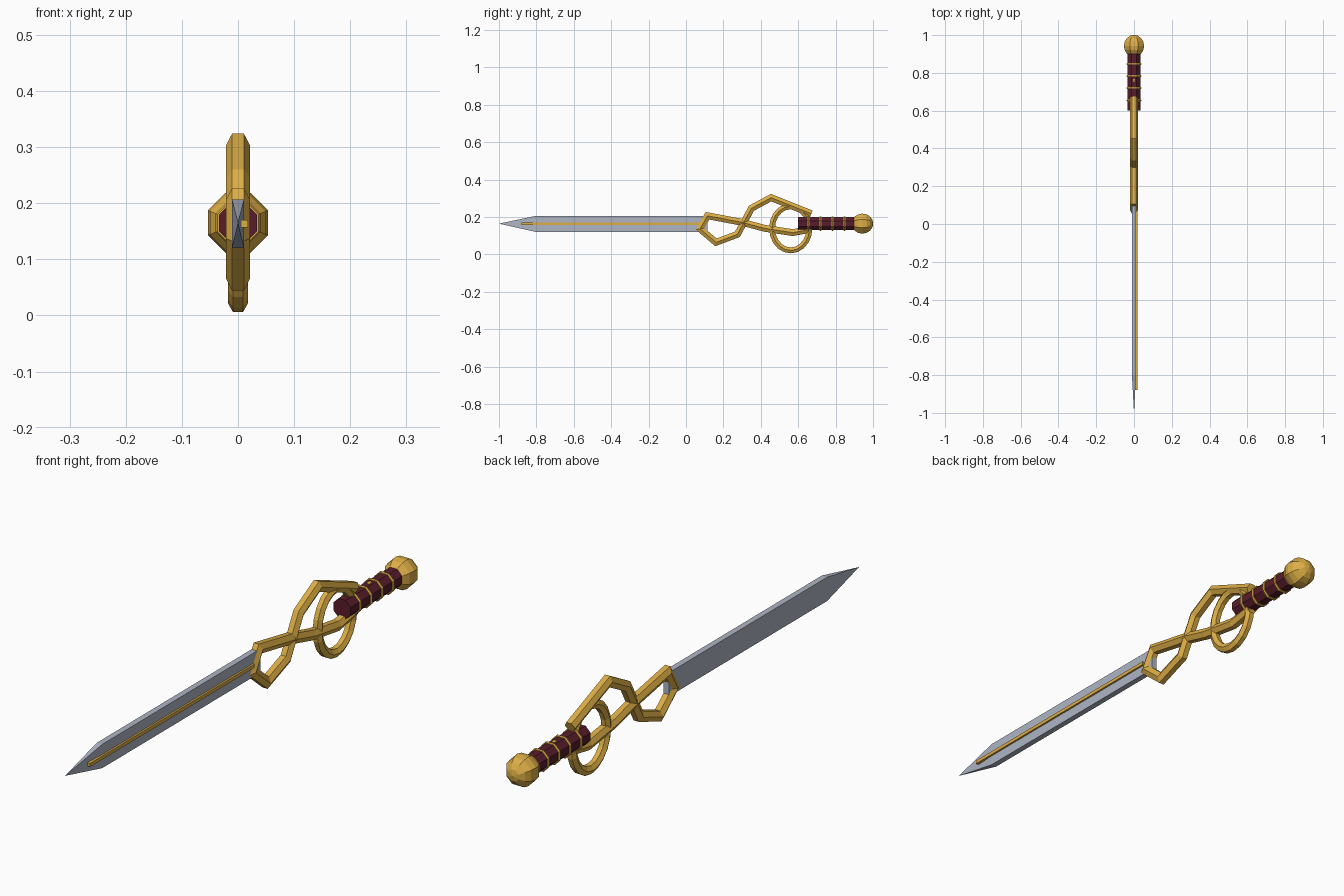
import bpy, bmesh
from math import sin, cos, pi, radians
from mathutils import Vector, Matrix

if "Cube" in bpy.data.objects:
    bpy.data.objects.remove(bpy.data.objects["Cube"])


def material(name, color):
    m = bpy.data.materials.new(name)
    m.diffuse_color = (*color, 1)
    m.use_nodes = True
    m.node_tree.nodes["Principled BSDF"].inputs["Base Color"].default_value = m.diffuse_color
    return m


GOLD = material("gold", (0.72, 0.42, 0.06))
WINE = material("wine_leather", (0.10, 0.012, 0.025))
STEEL = material("steel", (0.42, 0.46, 0.55))
AXIS_Z = 0.165
TO_Y = Matrix.Rotation(radians(-90), 4, 'X')   # turns a z axis along y


def finish(name, bm, mat):
    bmesh.ops.recalc_face_normals(bm, faces=bm.faces)
    me = bpy.data.meshes.new(name)
    bm.to_mesh(me)
    bm.free()
    me.materials.append(mat)
    ob = bpy.data.objects.new(name, me)
    bpy.context.collection.objects.link(ob)
    return ob


def sweep(name, path, radius, mat, closed=False, sides=6):
    """Mitred tube along a path of (y, z) points in the x = 0 plane."""
    bm = bmesh.new()
    pts = [Vector((0, y, z)) for y, z in path]
    n, rings = len(pts), []
    for i, p in enumerate(pts):
        before = pts[i - 1] if closed or i else None
        after = pts[(i + 1) % n] if closed or i < n - 1 else None
        a = (p - before).normalized() if before else (after - p).normalized()
        b = (after - p).normalized() if after else a
        t = (a + b).normalized()
        side = Vector((0, -t.z, t.y)) / max(0.5, t.dot(a))
        rings.append([bm.verts.new(p + Vector((radius * cos(2 * pi * k / sides), 0, 0))
                                   + side * radius * sin(2 * pi * k / sides))
                      for k in range(sides)])
    for i in range(n if closed else n - 1):
        r, s = rings[i], rings[(i + 1) % n]
        for k in range(sides):
            j = (k + 1) % sides
            bm.faces.new((r[k], r[j], s[j], s[k]))
    if not closed:
        bm.faces.new(rings[0])
        bm.faces.new(rings[-1])
    return finish(name, bm, mat)


def box(name, x, y, z, mat):
    bm = bmesh.new()
    bmesh.ops.create_cube(bm, size=1)
    for v in bm.verts:
        v.co = [lo + (c + 0.5) * (hi - lo) for c, (lo, hi) in zip(v.co, (x, y, z))]
    return finish(name, bm, mat)


# Blade: flat bar whose front end is drawn out to a point
bm = bmesh.new()
section = [(-0.011, 0.12), (0.011, 0.12), (0.011, 0.207), (-0.011, 0.207)]
back = [bm.verts.new((x, 0.115, z)) for x, z in section]
front = [bm.verts.new((x, -0.8, z)) for x, z in section]
tip = bm.verts.new((0, -1, AXIS_Z))
bm.faces.new(back)
for k in range(4):
    j = (k + 1) % 4
    bm.faces.new((back[k], back[j], front[j], front[k]))
    bm.faces.new((front[k], front[j], tip))
finish("blade", bm, STEEL)

# Gold inlay on the right face of the blade
box("blade_inlay", (0.004, 0.018), (-0.88, 0.07), (0.157, 0.170), GOLD)

# Twisted guard: one bent bar that crosses over itself
sweep("twisted_guard", [(0.67, 0.135), (0.57, 0.117), (0.42, 0.14), (0.30, 0.172),
                        (0.115, 0.207), (0.075, 0.137), (0.16, 0.065), (0.275, 0.108),
                        (0.35, 0.247), (0.455, 0.304), (0.67, 0.218)], 0.021, GOLD)

# Oval finger ring
sweep("finger_ring", [(0.56 + 0.10 * cos(2 * pi * i / 20), 0.14 + 0.118 * sin(2 * pi * i / 20))
                      for i in range(20)], 0.018, GOLD, closed=True)

# Grip
bm = bmesh.new()
bmesh.ops.create_cone(bm, cap_ends=True, segments=8, radius1=0.037, radius2=0.037, depth=0.32,
                      matrix=Matrix.Translation((0, 0.76, AXIS_Z)) @ TO_Y
                      @ Matrix.Rotation(pi / 8, 4, 'Z'))
finish("grip", bm, WINE)

# Gold bands around the grip
for i in range(4):
    bpy.ops.mesh.primitive_torus_add(major_segments=8, minor_segments=6, major_radius=0.037,
                                     minor_radius=0.006, location=(0, 0.655 + 0.064 * i, AXIS_Z),
                                     rotation=(pi / 2, pi / 8, 0))
    ob = bpy.context.object
    ob.name = f"grip_band_{i + 1}"
    ob.data.materials.append(GOLD)

# Stud on the grip and pommel
for name, r, y, z, seg, ring in (("grip_stud", 0.015, 0.76, 0.188, 8, 6),
                                 ("pommel", 0.058, 0.943, AXIS_Z, 8, 8)):
    bm = bmesh.new()
    bmesh.ops.create_uvsphere(bm, u_segments=seg, v_segments=ring, radius=r,
                              matrix=Matrix.Translation((0, y, z)) @ TO_Y
                              @ Matrix.Rotation(pi / 8, 4, 'Z'))
    finish(name, bm, GOLD)
